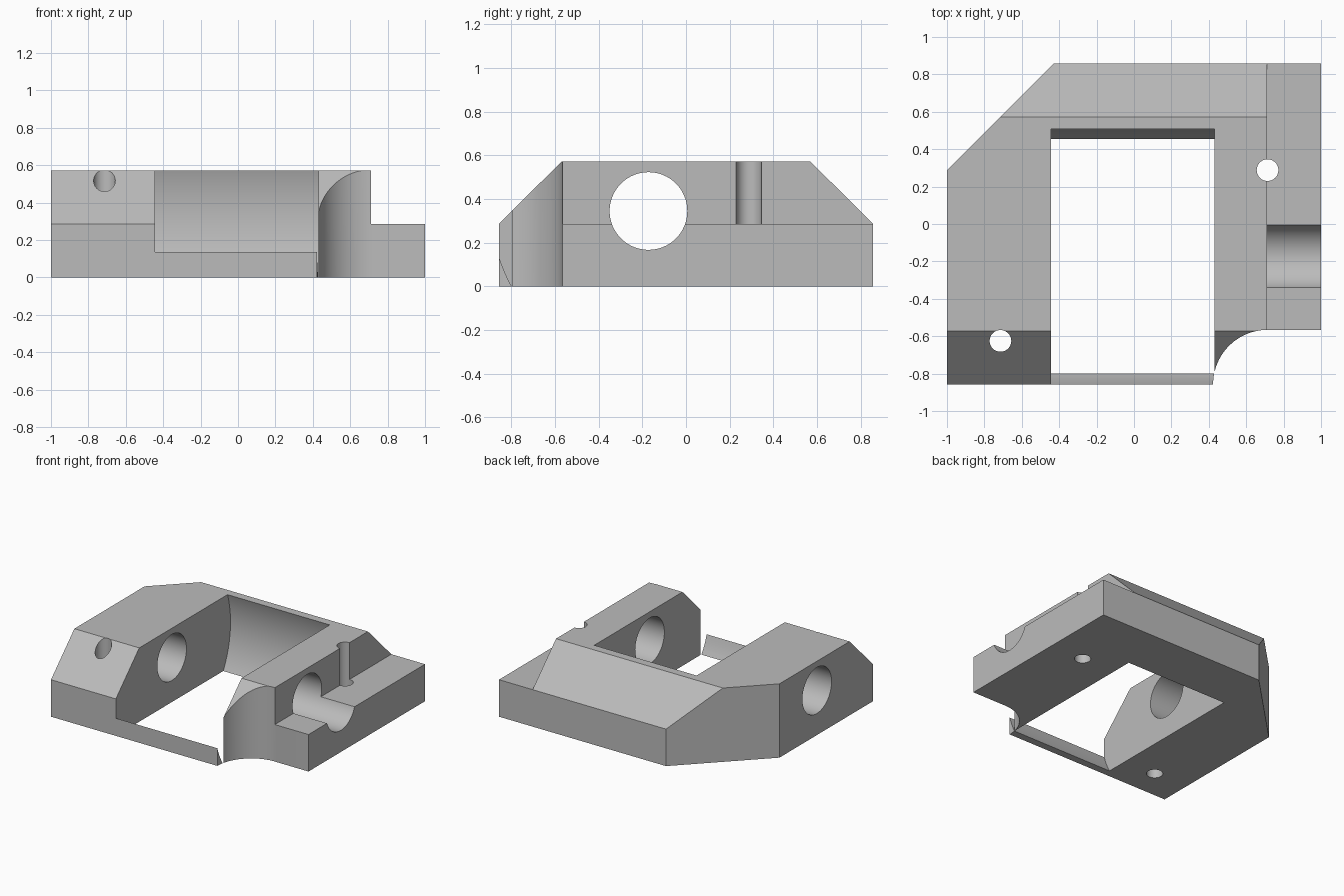
import bpy, bmesh, math
from mathutils import Matrix, Vector

cube = bpy.data.objects.get("Cube")
if cube:
    bpy.data.objects.remove(cube, do_unlink=True)

HALF_Y, TOP, STEP, SHOULDER = 0.857, 0.571, 0.286, 0.571
AXIS_Y, AXIS_Z = -0.172, 0.345      # shared axis of the bore and the rounded pocket

grey = bpy.data.materials.new("plain grey")
grey.use_nodes = True
grey.diffuse_color = (0.5, 0.5, 0.5, 1)
grey.node_tree.nodes["Principled BSDF"].inputs["Base Color"].default_value = (0.5, 0.5, 0.5, 1)


def make_object(name, bm):
    bmesh.ops.recalc_face_normals(bm, faces=bm.faces)
    mesh = bpy.data.meshes.new(name)
    bm.to_mesh(mesh)
    bm.free()
    mesh.materials.append(grey)
    obj = bpy.data.objects.new(name, mesh)
    bpy.context.collection.objects.link(obj)
    return obj


def prism(name, points, direction):
    """Extrude a flat outline along a direction."""
    bm = bmesh.new()
    face = bm.faces.new([bm.verts.new(p) for p in points])
    made = bmesh.ops.extrude_face_region(bm, geom=[face])["geom"]
    verts = [v for v in made if isinstance(v, bmesh.types.BMVert)]
    bmesh.ops.translate(bm, verts=verts, vec=Vector(direction))
    return make_object(name, bm)


def box(name, x, y, z):
    outline = [(x[0], y[0], z[0]), (x[1], y[0], z[0]), (x[1], y[1], z[0]), (x[0], y[1], z[0])]
    return prism(name, outline, (0, 0, z[1] - z[0]))


def cylinder(name, centre, radius, length, axis="Z", segments=64):
    bm = bmesh.new()
    matrix = Matrix.Translation(centre)
    if axis == "X":
        matrix = matrix @ Matrix.Rotation(math.pi / 2, 4, "Y")
    bmesh.ops.create_cone(bm, cap_ends=True, segments=segments, radius1=radius,
                          radius2=radius, depth=length, matrix=matrix)
    return make_object(name, bm)


# Block with bevelled front and back shoulders
side = [(-HALF_Y, 0), (HALF_Y, 0), (HALF_Y, STEP), (SHOULDER, TOP), (-SHOULDER, TOP), (-HALF_Y, STEP)]
block = prism("bracket_block", [(-1, y, z) for y, z in side], (2, 0, 0))

# Cutters: slanted corner, low ledge, notch, scallop, pocket, bore and screw holes
cutters = [
    prism("corner_cutter", [(-1.2, 0.086, -0.2), (-0.229, 1.057, -0.2), (-1.2, 1.057, -0.2)], (0, 0, 1)),
    box("ledge_cutter", (0.712, 1.2), (-1, 1), (STEP, 1)),
    box("notch_cutter", (0.712, 1.2), (-1, -0.567), (-0.2, 1)),
    cylinder("scallop_cutter", (0.714, -HALF_Y, 0.3), 0.291, 1.2, segments=96),
    cylinder("pocket_cutter", (-0.0075, AXIS_Y, AXIS_Z), 0.716, 0.875, "X", 128),
    cylinder("bore_cutter", (0, AXIS_Y, AXIS_Z), 0.178, 2.4, "X"),
    cylinder("front_hole_cutter", (-0.714, -0.625, 0.3), 0.058, 1.2, segments=32),
    cylinder("ledge_hole_cutter", (0.714, 0.288, 0.3), 0.058, 1.2, segments=32),
]

bpy.ops.object.select_all(action="DESELECT")
bpy.context.view_layer.objects.active = block
block.select_set(True)
for cutter in cutters:
    cutter.hide_render = True
    cut = block.modifiers.new(cutter.name, "BOOLEAN")
    cut.operation = "DIFFERENCE"
    cut.solver = "EXACT"
    cut.object = cutter
    bpy.ops.object.modifier_apply(modifier=cut.name)
for cutter in cutters:
    bpy.data.objects.remove(cutter, do_unlink=True)

bpy.ops.object.shade_smooth_by_angle(angle=math.radians(25))
